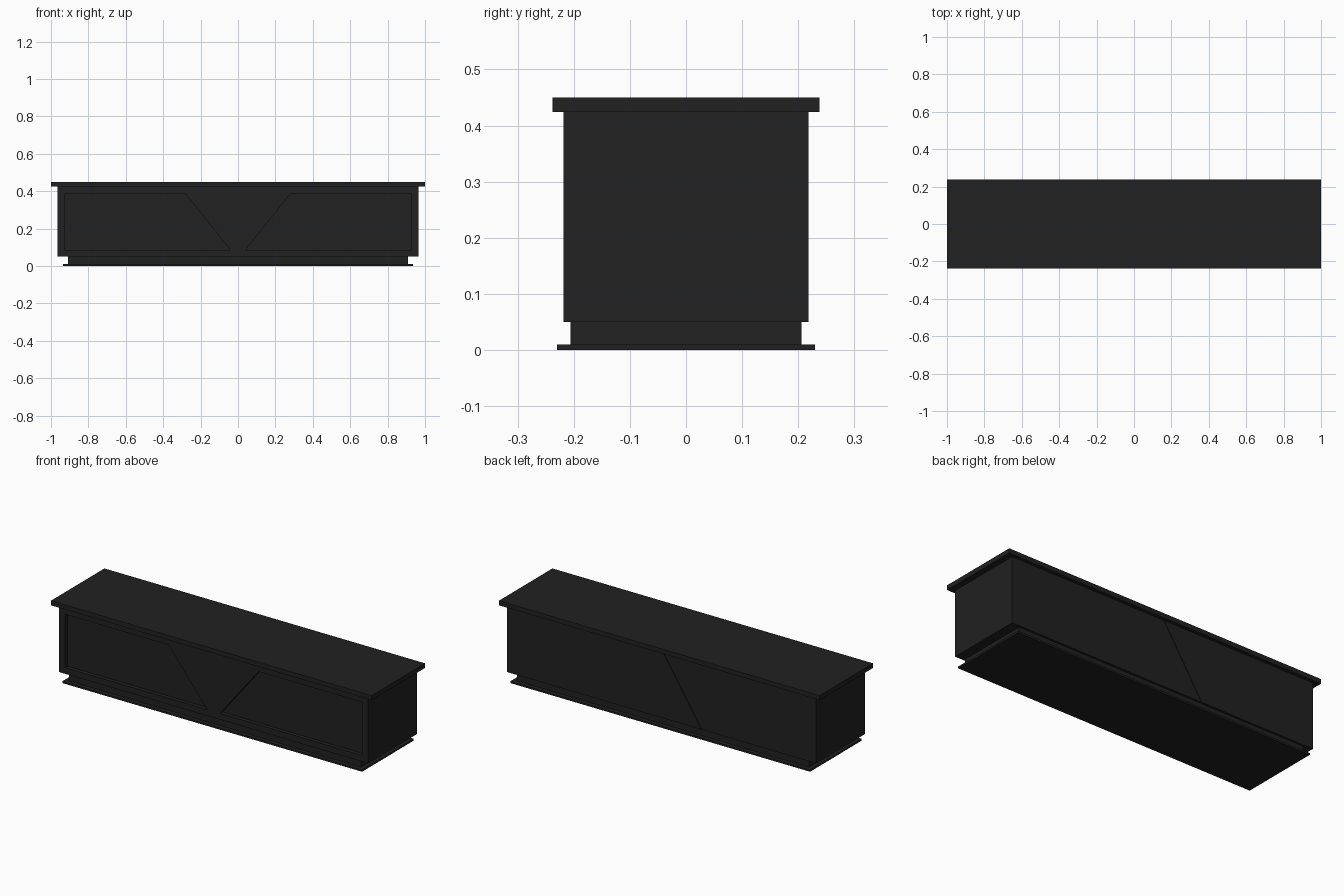
import bpy, bmesh

if "Cube" in bpy.data.objects:
    bpy.data.objects.remove(bpy.data.objects["Cube"])

black = bpy.data.materials.new("black_lacquer")
black.diffuse_color = (0.015, 0.015, 0.015, 1)
black.use_nodes = True
black.node_tree.nodes["Principled BSDF"].inputs["Base Color"].default_value = black.diffuse_color


def prism(name, outline, y0, y1):
    """Extrude an x-z outline from y0 to y1."""
    bm = bmesh.new()
    front = bm.faces.new([bm.verts.new((x, y0, z)) for x, z in outline])
    ext = bmesh.ops.extrude_face_region(bm, geom=[front])
    verts = [g for g in ext["geom"] if isinstance(g, bmesh.types.BMVert)]
    bmesh.ops.translate(bm, verts=verts, vec=(0, y1 - y0, 0))
    bmesh.ops.recalc_face_normals(bm, faces=bm.faces)
    mesh = bpy.data.meshes.new(name)
    bm.to_mesh(mesh)
    bm.free()
    mesh.materials.append(black)
    obj = bpy.data.objects.new(name, mesh)
    bpy.context.collection.objects.link(obj)
    return obj


def box(name, x0, x1, y0, y1, z0, z1):
    return prism(name, [(x0, z0), (x1, z0), (x1, z1), (x0, z1)], y0, y1)


W, D = 0.965, 0.218            # half width and half depth of the cabinet
Z0, Z1 = 0.05, 0.424           # cabinet bottom and top
RZ0, RZ1 = 0.085, 0.385        # front opening bottom and top
RECESS = -0.196                # y of the recessed door faces
BACK = 0.213                   # y where the back panels start

# Base, plinth and top slab
box("base_plate", -0.935, 0.935, -0.23, 0.23, 0, 0.01)
box("plinth", -0.91, 0.91, -0.206, 0.206, 0.01, Z0)
box("top_slab", -1, 1, -0.238, 0.238, Z1, 0.45)

# Cabinet body; its front shows as the recessed doors
box("cabinet_body", -W, W, RECESS, BACK, Z0, Z1)

# Front frame around the doors
box("top_rail", -W, W, -D, RECESS, RZ1, Z1)
box("bottom_rail", -W, W, -D, RECESS, Z0, RZ0)
for side, s in (("left", -1), ("right", 1)):
    a, b = sorted((s * W, s * 0.925))
    box(side + "_stile", a, b, -D, RECESS, RZ0, RZ1)

# Raised V-shaped centre panel
prism("centre_panel", [(-0.28, RZ1), (-0.04, RZ0), (0.04, RZ0), (0.28, RZ1)],
      -D, RECESS)

# Two back panels meeting along a slanted seam
g = 0.003
prism("back_panel_left", [(-W, Z0), (-0.25 - g, Z0), (-0.01 - g, Z1), (-W, Z1)],
      BACK, D)
prism("back_panel_right", [(-0.25 + g, Z0), (W, Z0), (W, Z1), (-0.01 + g, Z1)],
      BACK, D)
